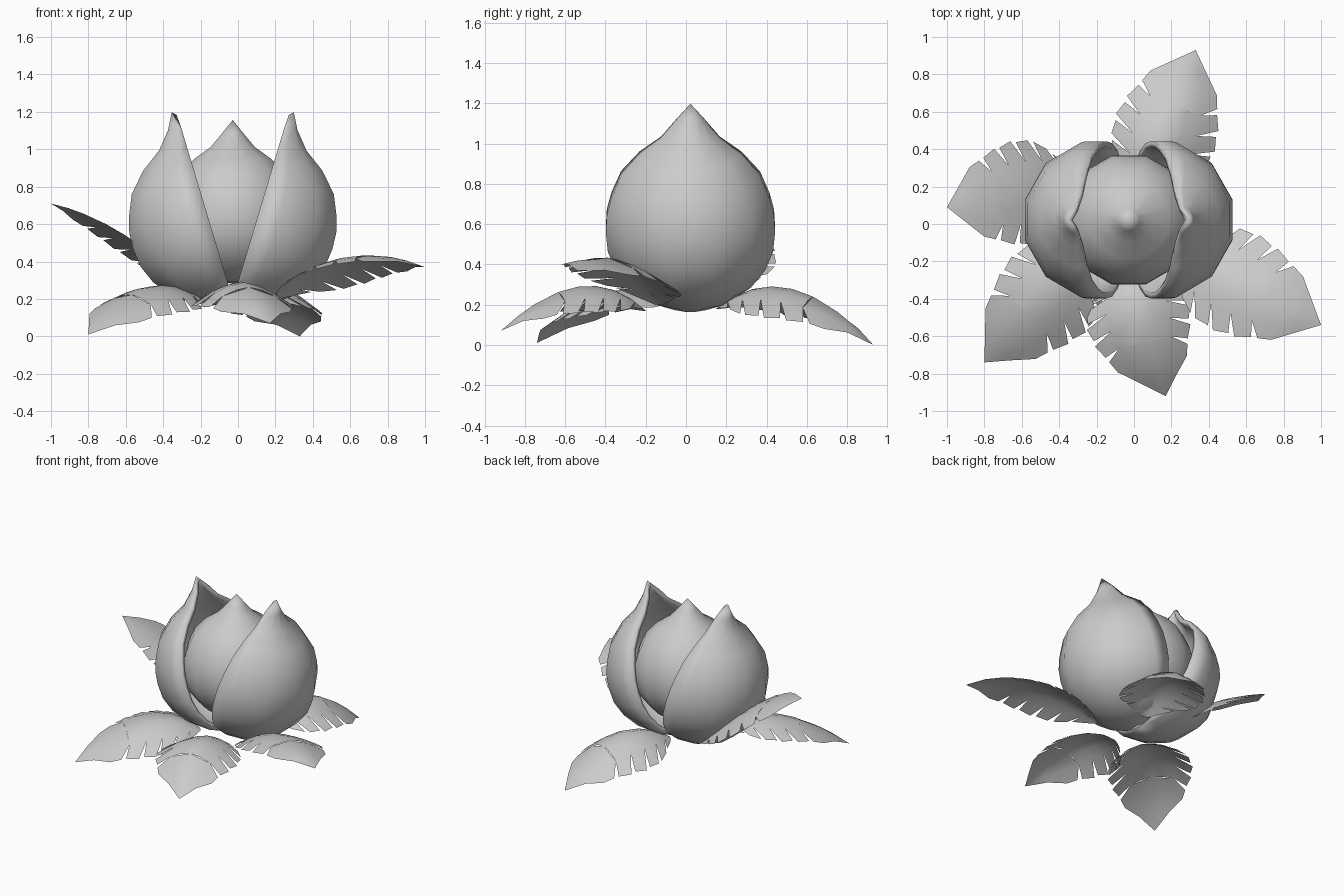
import bpy, bmesh, math
from mathutils import Vector, Matrix

if "Cube" in bpy.data.objects:
    bpy.data.objects.remove(bpy.data.objects["Cube"])

# bud half-profile: (radius, height) about the widest ring
PROFILE = [(0, -.425), (.11, -.41), (.21, -.365), (.30, -.295), (.37, -.2), (.41, -.1),
           (.42, 0), (.415, .09), (.392, .175), (.345, .285), (.252, .388), (.145, .465),
           (.07, .555), (0, .642)]
CENTRE = Vector((-.028, .022, 0))


def finish(name, bm, angle):
    me = bpy.data.meshes.new(name)
    bm.to_mesh(me)
    bm.free()
    ob = bpy.data.objects.new(name, me)
    bpy.context.collection.objects.link(ob)
    bpy.ops.object.select_all(action='DESELECT')
    ob.select_set(True)
    bpy.context.view_layer.objects.active = ob
    bpy.ops.object.shade_smooth_by_angle(angle=math.radians(angle))
    return ob


def revolve(name, angles, matrix, stretch=1.0, lean=0.0):
    bm = bmesh.new()
    cols = []
    for a in angles:
        k = 1.0 if abs(a) == 90 else 1 / math.cos(math.radians(15))
        c, s = math.cos(math.radians(a)) * k * stretch, math.sin(math.radians(a)) * k
        cols.append([bm.verts.new(matrix @ Vector((r * c + (lean if z > .6 else 0), r * s, z)))
                     for r, z in PROFILE])
    for a, b in zip(cols, cols[1:]):
        for j in range(len(PROFILE) - 1):
            bm.faces.new((a[j], b[j], b[j + 1], a[j + 1]))
    bmesh.ops.remove_doubles(bm, verts=bm.verts[:], dist=1e-4)
    return finish(name, bm, 50)


# inner bud: full twelve-sided revolve
revolve("inner_bud", [15 + 30 * i for i in range(13)],
        Matrix.Translation(CENTRE + Vector((0, 0, .63))) @ Matrix.Scale(.82, 4))

# outer petals: two half shells leaning outwards
for side, name in ((1, "right_petal"), (-1, "left_petal")):
    turn = Matrix.Rotation(0 if side > 0 else math.pi, 4, 'Z')
    m = (Matrix.Translation(CENTRE + Vector((.118 * side, 0, .59))) @ turn
         @ Matrix.Rotation(math.radians(16.7), 4, 'Y'))
    ob = revolve(name, [-90, -75, -45, -15, 15, 45, 75, 90], m, 1.03, .025)
    sol = ob.modifiers.new("thickness", 'SOLIDIFY')
    sol.thickness = .03
    sol.offset = -1

# half-width of a leaf along its midrib
WIDTH = [(0, .03), (.12, .14), (.28, .26), (.45, .285), (.6, .26), (.79, .195), (1, 0)]


def width(t):
    for (t0, w0), (t1, w1) in zip(WIDTH, WIDTH[1:]):
        if t <= t1:
            return w0 + (w1 - w0) * (t - t0) / (t1 - t0)
    return 0


def leaf(name, base, mid, tip, slope, droop):
    base, mid, tip = Vector(base), Vector(mid), Vector(tip)
    ctrl = 2 * mid - (base + tip) / 2
    d = (tip - base).normalized()
    across = Vector((-d.y, d.x, 0)).normalized() + Vector((0, 0, slope))
    bm = bmesh.new()

    def vert(t, v):
        p = base * (1 - t) ** 2 + ctrl * 2 * t * (1 - t) + tip * t * t + across * v
        p.z -= droop * (abs(v) / .28) ** 1.5
        return bm.verts.new(p)

    cuts = [0, .12, .25, .38, .51, .64]
    end = .79
    for s in (1, -1):
        def face(pts):
            vs = [vert(t, s * v) for t, v in pts]
            bm.faces.new(vs if s < 0 else vs[::-1])
        # blade beside the midrib, then one lobe per cut with a slanting notch
        for a, b in zip(cuts, cuts[1:]):
            ia, ib = width(a) * .58, width(b) * .58
            face([(a, 0), (a, ia * .5), (b, ib * .5), (b, 0)])
            face([(a, ia * .5), (a, ia), (b, ib), (b, ib * .5)])
            oa, ob_ = a + .08, b + .04
            face([(a, ia), (oa, width(oa)), (ob_, width(ob_) * .97), (b, ib)])
        # pointed end lobe
        a, ia = cuts[-1], width(cuts[-1]) * .58
        face([(a, 0), (a, ia), (end, .1), (end, 0)])
        face([(a, ia), (a + .075, .215), (end, .19), (end, .1)])
        face([(end, 0), (end, .1), (.89, .05), (.89, 0)])
        face([(end, .1), (end, .19), (.89, .1), (.89, .05)])
        face([(.89, 0), (.89, .05), (1, 0)])
        face([(.89, .05), (.89, .1), (1, 0)])
    bmesh.ops.remove_doubles(bm, verts=bm.verts[:], dist=1e-4)
    bmesh.ops.recalc_face_normals(bm, faces=bm.faces[:])
    finish(name, bm, 40)


# five leaves around the foot: base, middle and tip of midrib, roll, edge droop
leaf("front_leaf", (0, -.2, .17), (.03, -.53, .29), (.17, -.92, .07), 0, .13)
leaf("right_leaf", (.2, -.14, .2), (.58, -.33, .42), (1, -.54, .37), -.14, .09)
leaf("back_leaf", (.03, .15, .18), (.18, .52, .28), (.33, .93, .0), 0, .15)
leaf("left_leaf", (-.3, .24, .26), (-.63, .16, .55), (-1, .09, .71), .05, .05)
leaf("front_left_leaf", (-.2, -.15, .19), (-.48, -.4, .26), (-.8, -.74, .01), -.12, .1)
